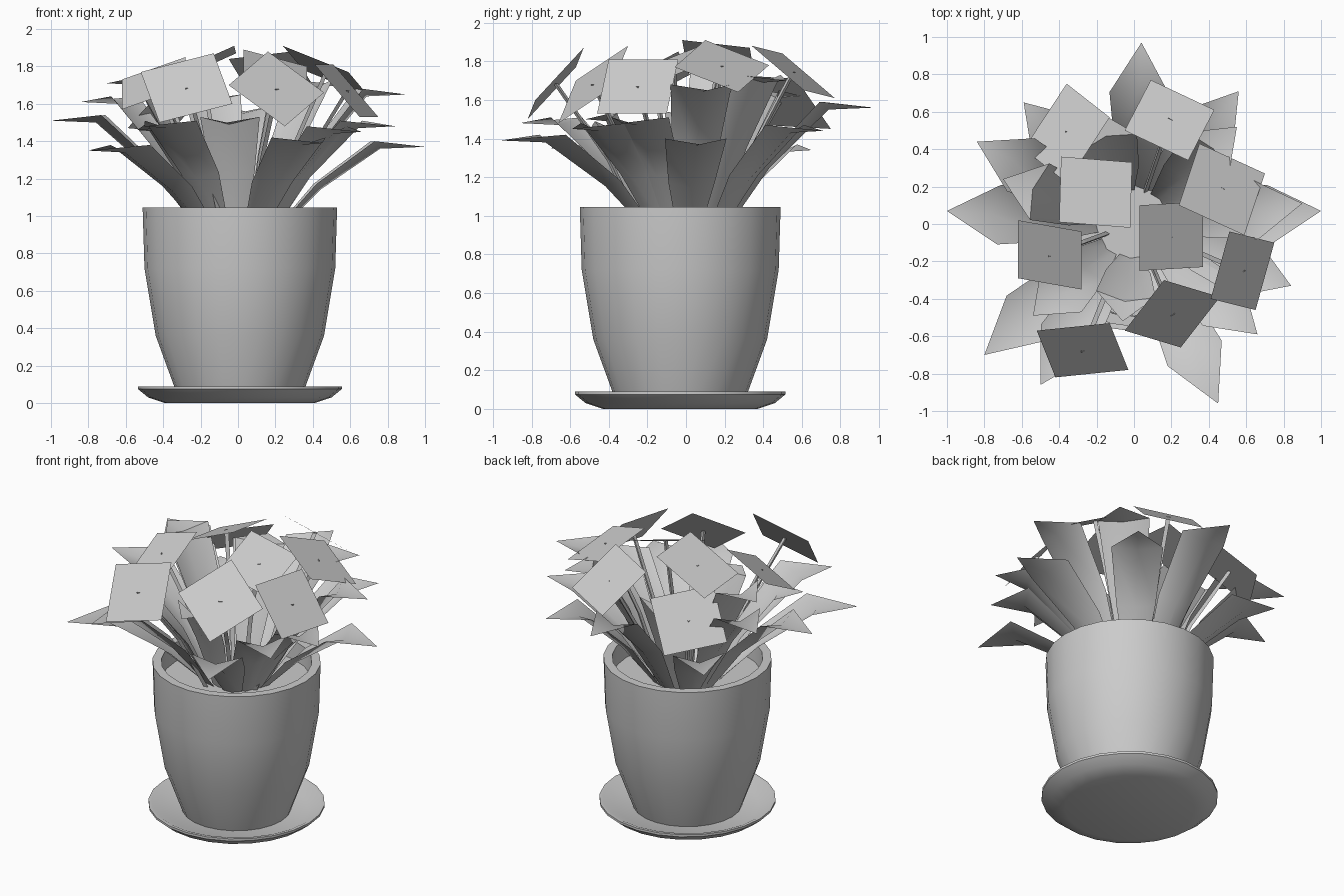
import bpy
import bmesh
from math import cos, sin, pi
from mathutils import Vector

default_cube = bpy.data.objects.get("Cube")
if default_cube:
    bpy.data.objects.remove(default_cube, do_unlink=True)

# Single plain grey for every part
grey = bpy.data.materials.new("plain_grey")
grey.use_nodes = True
grey_value = (0.6, 0.6, 0.6, 1)
grey.diffuse_color = grey_value
grey.node_tree.nodes["Principled BSDF"].inputs["Base Color"].default_value = grey_value

POT_CENTRE = Vector((0.01, -0.03, 0))
SOIL_HEIGHT = 0.92


def finish(name, mesh_builder, smooth_angle=None):
    """Turn a bmesh into a named grey object."""
    mesh = bpy.data.meshes.new(name)
    mesh_builder.to_mesh(mesh)
    mesh_builder.free()
    mesh.materials.append(grey)
    item = bpy.data.objects.new(name, mesh)
    bpy.context.collection.objects.link(item)
    if smooth_angle:
        bpy.ops.object.select_all(action="DESELECT")
        item.select_set(True)
        bpy.context.view_layer.objects.active = item
        bpy.ops.object.shade_smooth_by_angle(angle=smooth_angle)
    return item


def lathe(name, profile, sides=24):
    """Revolve (radius, height) points around the pot axis."""
    builder = bmesh.new()
    verts = [builder.verts.new((radius, 0, height)) for radius, height in profile]
    edges = [builder.edges.new(pair) for pair in zip(verts, verts[1:])]
    bmesh.ops.spin(builder, geom=verts + edges, cent=(0, 0, 0), axis=(0, 0, 1),
                   angle=2 * pi, steps=sides, use_merge=True)
    bmesh.ops.remove_doubles(builder, verts=builder.verts, dist=0.0005)
    bmesh.ops.recalc_face_normals(builder, faces=builder.faces)
    bmesh.ops.translate(builder, verts=builder.verts, vec=POT_CENTRE)
    return finish(name, builder, smooth_angle=0.6)


def leaf(name, tip):
    """Creased blade that leans out, widens to a shoulder and ends in a point."""
    tip = Vector(tip)
    outward = Vector((tip.x, tip.y, 0))
    reach = outward.length
    outward.normalize()
    across = Vector((-outward.y, outward.x, 0))
    shoulder_reach = reach * 0.72
    base_reach = min(0.16, reach * 0.3)
    middle_reach = base_reach + (shoulder_reach - base_reach) * 0.45
    middle_height = SOIL_HEIGHT + (tip.z - SOIL_HEIGHT) * 0.56
    # Each row: reach, height, half width, crease depth
    rows = (
        (base_reach, SOIL_HEIGHT - 0.04, 0.05, 0.01),
        (middle_reach, middle_height, 0.12, 0.03),
        (shoulder_reach, tip.z + 0.03, 0.16, 0.04),
    )
    builder = bmesh.new()
    loops = []
    for distance, height, half_width, crease in rows:
        middle = outward * distance + Vector((0, 0, height))
        sunk = middle + outward * crease - Vector((0, 0, crease))
        points = (middle + across * half_width, sunk, middle - across * half_width)
        loops.append([builder.verts.new(point) for point in points])
    for lower, upper in zip(loops, loops[1:]):
        for side in range(2):
            builder.faces.new((lower[side], lower[side + 1], upper[side + 1], upper[side]))
    point = builder.verts.new(tip)
    left, crease_vert, right = loops[-1]
    builder.faces.new((left, crease_vert, point))
    builder.faces.new((crease_vert, right, point))
    finish(name, builder, smooth_angle=0.9)


def flower(name, corner, next_corner, last_corner):
    """Flat four-sided bloom card; returns its centre."""
    a, b, d = Vector(corner), Vector(next_corner), Vector(last_corner)
    builder = bmesh.new()
    face = builder.faces.new([builder.verts.new(p) for p in (a, b, b + d - a, d)])
    face.normal_update()
    if face.normal.z < 0:
        face.normal_flip()
    finish(name, builder)
    return (b + d) / 2


def stem(name, top):
    """Thin three-sided stalk, gently bowed, from the soil to the bloom."""
    base = Vector((top.x * 0.3, top.y * 0.3, SOIL_HEIGHT - 0.03))
    bend = (base + top) / 2 - Vector((top.x, top.y, 0)) * 0.06
    builder = bmesh.new()
    rings = []
    for centre in (base, bend, top):
        ring = []
        for step in range(3):
            angle = step * 2 * pi / 3
            offset = Vector((cos(angle), sin(angle), 0)) * 0.015
            ring.append(builder.verts.new(centre + offset))
        rings.append(ring)
    for lower, upper in zip(rings, rings[1:]):
        for step in range(3):
            after = (step + 1) % 3
            builder.faces.new((lower[step], lower[after], upper[after], upper[step]))
    finish(name, builder)


# Saucer, pot and soil
lathe("saucer", [(0, 0), (0.4, 0), (0.49, 0.03), (0.545, 0.075), (0.545, 0.09),
                 (0.525, 0.09), (0.44, 0.05), (0, 0.04)])
lathe("pot", [(0, 0.045), (0.335, 0.045), (0.45, 0.36), (0.51, 0.72), (0.52, 1.045),
              (0.465, 1.045), (0.455, 0.8), (0, 0.8)])
lathe("soil", [(0, SOIL_HEIGHT), (0.461, SOIL_HEIGHT)])

# Leaves, given by their tips
leaf_tips = [
    (-1, 0.07, 1.51), (-0.84, 0.44, 1.61), (-0.8, -0.7, 1.35),
    (-0.5, -0.86, 1.48), (0.45, -0.96, 1.39), (0.66, -0.59, 1.45),
    (0.84, -0.33, 1.48), (1, 0.07, 1.37), (0.9, 0.11, 1.65),
    (0.56, 0.71, 1.44), (0.55, 0.52, 1.7), (0.04, 0.97, 1.56),
    (-0.59, 0.65, 1.34), (-0.19, 0.6, 1.62), (-0.7, 0.24, 1.71),
    (-0.06, -0.52, 1.5), (-0.54, -0.49, 1.46),
]
for number, tip in enumerate(leaf_tips):
    leaf(f"leaf_{number}", tip)

# Flowers, each given by a corner and its two neighbours
flower_corners = {
    "centre_left": ((-0.4, 0.01, 1.74), (-0.02, -0.02, 1.91), (-0.39, 0.36, 1.7)),
    "back_right": ((0.29, 0.34, 1.88), (0.43, 0.61, 1.65), (-0.05, 0.5, 1.84)),
    "right": ((0.24, 0.1, 1.91), (0.59, -0.06, 1.77), (0.35, 0.43, 1.78)),
    "front_right": ((0.16, -0.3, 1.88), (0.46, -0.39, 1.66), (-0.05, -0.57, 1.7)),
    "centre_right": ((0.03, 0.1, 1.89), (0.37, 0.12, 1.8), (0.03, -0.25, 1.75)),
    "far_right": ((0.51, -0.04, 1.81), (0.75, -0.1, 1.53), (0.41, -0.4, 1.81)),
    "back_left": ((-0.36, 0.75, 1.45), (-0.13, 0.57, 1.71), (-0.59, 0.4, 1.47)),
    "left": ((-0.62, 0.02, 1.73), (-0.28, -0.04, 1.85), (-0.62, -0.29, 1.57)),
    "front_left": ((-0.52, -0.57, 1.77), (-0.13, -0.53, 1.87), (-0.42, -0.82, 1.5)),
}
for place, corners in flower_corners.items():
    centre = flower(f"flower_{place}", *corners)
    stem(f"stem_{place}", centre)
